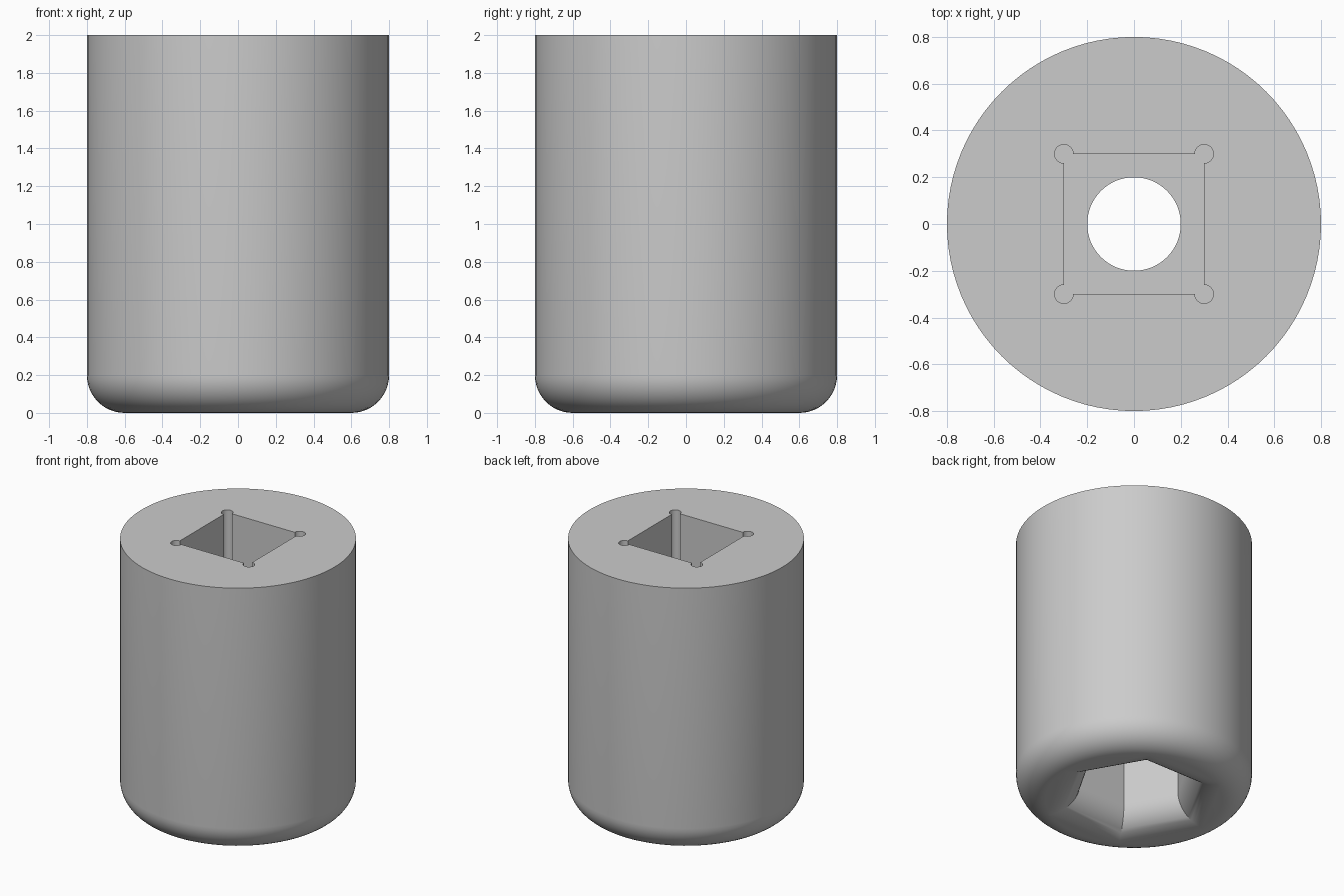
import bpy, bmesh
from math import sin, cos, radians, pi

cube = bpy.data.objects.get("Cube")
if cube:
    bpy.data.objects.remove(cube, do_unlink=True)

FILLET = 0.2          # shared by outer rim and hex mouth
STEPS = 12


def polygon(radius, sides):
    return [(radius * cos(2 * pi * i / sides), radius * sin(2 * pi * i / sides))
            for i in range(sides)]


def loft(name, rings):
    """Closed solid through a stack of (outline, z) rings."""
    bm = bmesh.new()
    loops = [[bm.verts.new((x, y, z)) for x, y in outline] for outline, z in rings]
    for low, high in zip(loops, loops[1:]):
        n = len(low)
        for i in range(n):
            j = (i + 1) % n
            bm.faces.new((low[i], low[j], high[j], high[i]))
    bm.faces.new(loops[0][::-1])
    bm.faces.new(loops[-1])
    bmesh.ops.recalc_face_normals(bm, faces=bm.faces[:])
    mesh = bpy.data.meshes.new(name)
    bm.to_mesh(mesh)
    bm.free()
    obj = bpy.data.objects.new(name, mesh)
    bpy.context.collection.objects.link(obj)
    return obj


angles = [pi / 2 * i / STEPS for i in range(STEPS + 1)]

# Body: cylinder with a rounded lower rim
radius = 0.8
body_rings = [(polygon(radius - FILLET + FILLET * sin(a), 96), FILLET - FILLET * cos(a))
              for a in angles]
body = loft("socket_body", body_rings + [(polygon(radius, 96), 2)])

# Hexagonal recess with a rounded, flared mouth
mouth = 0.62
flare = FILLET / cos(pi / 6)
hex_rings = [(polygon(mouth, 6), -0.1)]
hex_rings += [(polygon(mouth - flare * sin(a), 6), FILLET - FILLET * cos(a)) for a in angles]
hex_rings.append((polygon(mouth - flare, 6), 1.0))
hex_cutter = loft("hex_recess_cutter", hex_rings)

# Square drive recess with round corner reliefs
square = []
for corner in (45, 135, 225, 315):
    cx, cy = 0.3 * 2 ** 0.5 * cos(radians(corner)), 0.3 * 2 ** 0.5 * sin(radians(corner))
    for i in range(19):
        a = radians(corner - 135 + 15 * i)
        square.append((cx + 0.04 * cos(a), cy + 0.04 * sin(a)))
square_cutter = loft("square_drive_cutter", [(square, 1.2), (square, 2.1)])

# Through bore joining both recesses
bore = polygon(0.2, 64)
bore_cutter = loft("bore_cutter", [(bore, 0.8), (bore, 1.5)])

bpy.ops.object.select_all(action="DESELECT")
body.select_set(True)
bpy.context.view_layer.objects.active = body
for cutter in (hex_cutter, square_cutter, bore_cutter):
    cutter.hide_render = True
    mod = body.modifiers.new(cutter.name, "BOOLEAN")
    mod.operation = "DIFFERENCE"
    mod.solver = "EXACT"
    mod.object = cutter
    bpy.ops.object.modifier_apply(modifier=mod.name)
    bpy.data.objects.remove(cutter, do_unlink=True)

# Plain grey metal
grey = bpy.data.materials.new("grey_metal")
grey.use_nodes = True
colour = (0.6, 0.6, 0.6, 1)
grey.diffuse_color = colour
grey.node_tree.nodes["Principled BSDF"].inputs["Base Color"].default_value = colour
body.data.materials.clear()
body.data.materials.append(grey)

bpy.ops.object.shade_smooth_by_angle(angle=radians(30))
